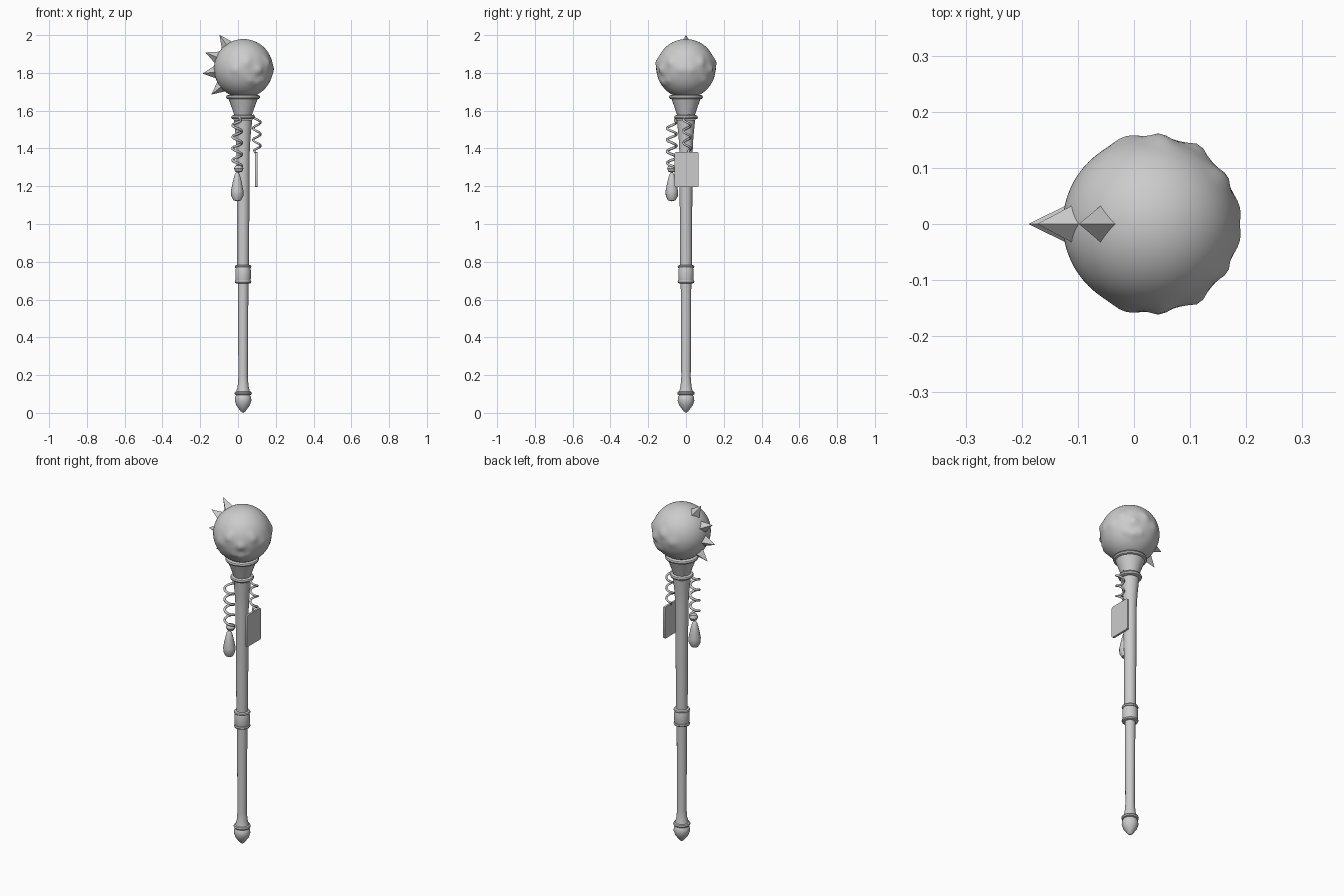
import bpy, bmesh
from math import sin, cos, pi, radians, exp, atan2, asin
from mathutils import Matrix, Vector

cube = bpy.data.objects.get("Cube")
if cube:
    bpy.data.objects.remove(cube, do_unlink=True)

GREY = (0.6, 0.6, 0.6, 1)
grey = bpy.data.materials.new("plain grey")
grey.use_nodes = True
grey.diffuse_color = GREY
grey.node_tree.nodes["Principled BSDF"].inputs["Base Color"].default_value = GREY

AXIS = 0.027
BALL = Vector((0.029, 0, 1.823))
R = 0.156


def finish(name, bm, smooth=True):
    bmesh.ops.recalc_face_normals(bm, faces=bm.faces)
    mesh = bpy.data.meshes.new(name)
    bm.to_mesh(mesh)
    bm.free()
    mesh.materials.append(grey)
    obj = bpy.data.objects.new(name, mesh)
    bpy.context.collection.objects.link(obj)
    if smooth:
        bpy.ops.object.select_all(action='DESELECT')
        obj.select_set(True)
        bpy.context.view_layer.objects.active = obj
        bpy.ops.object.shade_smooth_by_angle(angle=radians(40))
    return obj


def lathe(name, profile, x=AXIS, y=0.0, steps=24):
    bm = bmesh.new()
    verts = [bm.verts.new((x + r, y, z)) for r, z in profile]
    edges = [bm.edges.new(pair) for pair in zip(verts, verts[1:])]
    bmesh.ops.spin(bm, geom=verts + edges, cent=(x, y, 0), axis=(0, 0, 1),
                   angle=2 * pi, steps=steps)
    bmesh.ops.remove_doubles(bm, verts=bm.verts, dist=1e-5)
    return finish(name, bm)


def ring(name, z, radius, thick):
    # rounded band around the staff
    arc = [(radius - thick + thick * cos(a), z + thick * sin(a))
           for a in (pi * i / 4 - pi / 2 for i in range(5))]
    return lathe(name, [(0, z - thick)] + arc + [(0, z + thick)])


def strand(name, points, thick):
    curve = bpy.data.curves.new(name, 'CURVE')
    curve.dimensions = '3D'
    curve.bevel_depth = thick
    curve.bevel_resolution = 1
    curve.use_fill_caps = True
    spline = curve.splines.new('POLY')
    spline.points.add(len(points) - 1)
    for p, co in zip(spline.points, points):
        p.co = (*co, 1)
    curve.materials.append(grey)
    obj = bpy.data.objects.new(name, curve)
    bpy.context.collection.objects.link(obj)


def helix(x, y, top, bottom, radius, turns, phase):
    n = turns * 14
    return [(x + radius * cos(phase + 2 * pi * turns * i / n),
             y + radius * sin(phase + 2 * pi * turns * i / n),
             top + (bottom - top) * i / n) for i in range(n + 1)]


# Staff
lathe("pommel", [(0, 0), (0.012, 0.008), (0.036, 0.04), (0.044, 0.065),
                 (0.042, 0.085), (0.032, 0.1), (0, 0.1)])
ring("pommel_ring", 0.104, 0.046, 0.01)
lathe("lower_shaft", [(0, 0.1), (0.037, 0.11), (0.029, 0.14), (0.025, 0.19),
                      (0.028, 0.69), (0, 0.69)])
lathe("grip_band", [(0, 0.69), (0.036, 0.69), (0.041, 0.71), (0.041, 0.755),
                    (0.036, 0.775), (0, 0.775)])
for z in (0.694, 0.774):
    ring("grip_ring", z, 0.044, 0.009)
lathe("upper_shaft", [(0, 0.77), (0.031, 0.78), (0.035, 1.38), (0.039, 1.46),
                      (0.048, 1.55), (0, 1.55)])
ring("collar", 1.565, 0.063, 0.011)
lathe("neck", [(0, 1.57), (0.046, 1.575), (0.058, 1.61), (0.078, 1.665),
               (0, 1.69)])
ring("head_ring", 1.672, 0.09, 0.011)

# Round head with a raised face on each front quarter
bumps = []  # longitude offset, latitude, spread, height
for side in (-1, 1):
    bumps += [(side * 26, 11, 7, 0.009), (side * 48, -2, 9, 0.007),
              (side * 22, 20, 6, 0.004), (side * 16, -24, 6, 0.006)]
bumps += [(0, -2, 7, 0.011), (0, -28, 8, 0.008), (0, -17, 5, -0.005)]
bm = bmesh.new()
bmesh.ops.create_uvsphere(bm, u_segments=72, v_segments=40, radius=1)
for v in bm.verts:
    lon = atan2(v.co.y, v.co.x) * 180 / pi
    lat = asin(max(-1, min(1, v.co.z))) * 180 / pi
    h = 0
    for face in (-58, 58):
        for dlon, blat, spread, height in bumps:
            d = (lon - face - dlon) * cos(radians(lat))
            h += height * exp(-(d * d + (lat - blat) ** 2) / spread ** 2)
    v.co = BALL + v.co * (R + h)
finish("head", bm)

# Spikes along the crest
for angle in (125.5, 157, 187, 219):
    bm = bmesh.new()
    turn = Matrix.Rotation(radians(90 - angle), 4, 'Y')
    bmesh.ops.create_cone(bm, cap_ends=True, segments=4, radius1=0.036,
                          radius2=0, depth=0.074,
                          matrix=Matrix.Translation(BALL) @ turn
                          @ Matrix.Translation((0, 0, 0.182)))
    bmesh.ops.remove_doubles(bm, verts=bm.verts, dist=1e-5)
    finish("spike", bm, smooth=False)

# Hanging drop charm
DX, DY = -0.004, -0.075
strand("drop_cord", [(0.01, -0.055, 1.565)]
       + helix(DX, DY, 1.545, 1.3, 0.025, 4, 0.8)
       + [(DX, DY, 1.275)], 0.007)
lathe("drop_bead", [(0, 1.272), (0.018, 1.277), (0.025, 1.293),
                    (0.018, 1.309), (0, 1.314)], DX + 0.008, DY, 12)
lathe("drop", [(0, 1.12), (0.02, 1.125), (0.032, 1.148), (0.033, 1.175),
               (0.023, 1.225), (0.014, 1.26), (0, 1.28)], DX, DY, 16)

# Hanging tag
strand("tag_cord", [(0.075, 0, 1.565)] + helix(0.1, 0.005, 1.575, 1.39, 0.02, 3, 2.5)
       + [(0.097, 0.005, 1.37)], 0.006)
bm = bmesh.new()
bmesh.ops.create_cube(bm, size=1, matrix=Matrix.Translation((0.096, 0.003, 1.288))
                      @ Matrix.Diagonal((0.012, 0.128, 0.185, 1)))
corners = [e for e in bm.edges
           if abs(e.verts[0].co.x - e.verts[1].co.x) > 0.01]
bmesh.ops.bevel(bm, geom=corners, offset=0.008, segments=2, affect='EDGES', profile=0.5)
finish("tag", bm)
